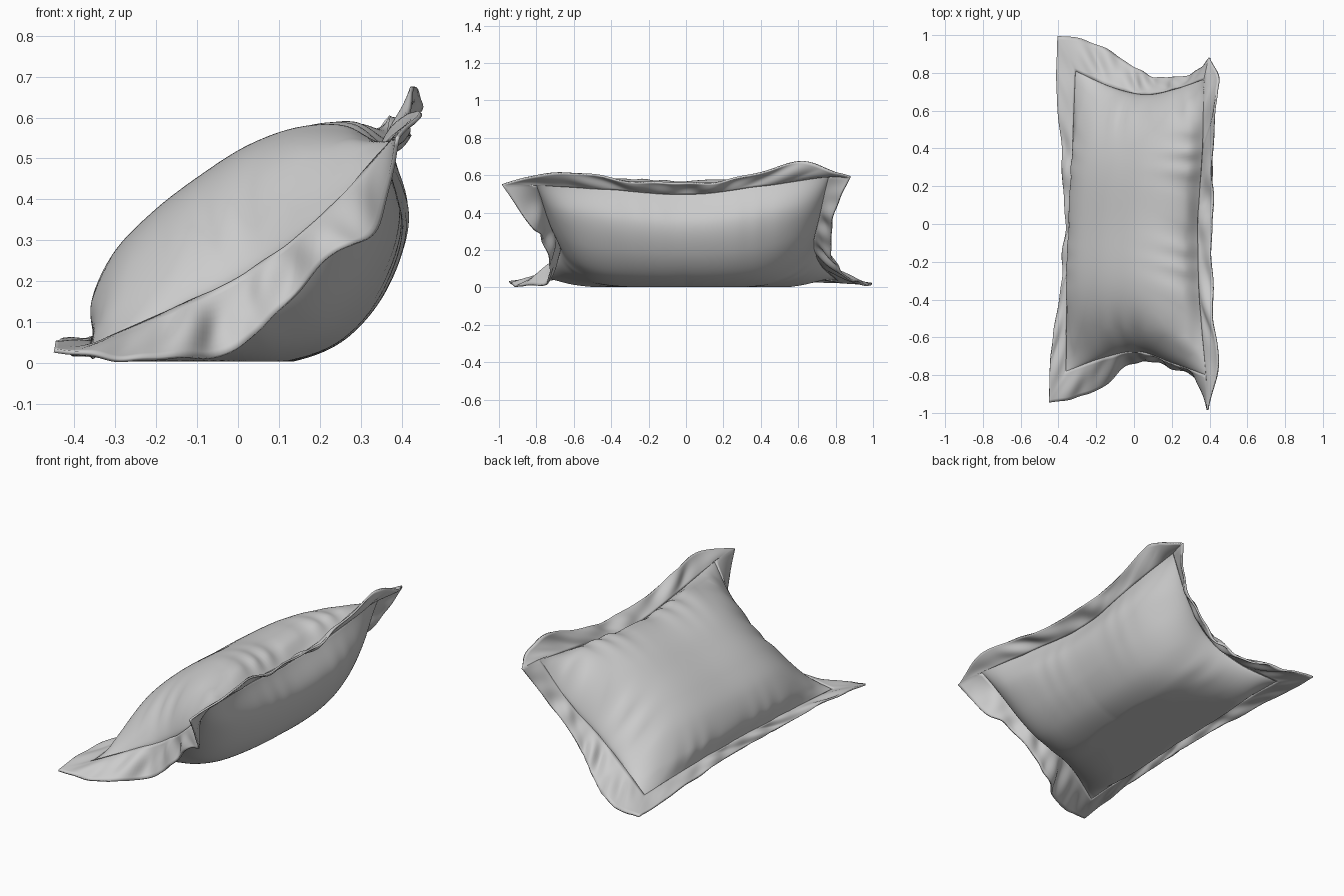
import bpy, bmesh, math
from mathutils import Vector as V

if "Cube" in bpy.data.objects:
    bpy.data.objects.remove(bpy.data.objects["Cube"])

NU, NV, NF = 90, 130, 10    # samples across, along, and over the flange width


def curve(pts, t):
    """Smooth curve through evenly spaced control points."""
    n = len(pts) - 1
    i = min(int(t * n), n - 1)
    f = t * n - i
    p1, p2 = V(pts[i]), V(pts[i + 1])
    p0 = V(pts[i - 1]) if i > 0 else 2 * p1 - p2
    p3 = V(pts[i + 2]) if i + 2 <= n else 2 * p2 - p1
    return 0.5 * (2 * p1 + (p2 - p0) * f + (2 * p0 - 5 * p1 + 4 * p2 - p3) * f * f
                  + (3 * p1 - p0 - 3 * p2 + p3) * f ** 3)


# Seam corners and the four seam edges
A, B, C, D = (-.36, -.78, .04), (.385, -.80, .55), (.37, .765, .60), (-.31, .81, .04)
seam = {
    "front": [A, (-.17, -.71, .125), (.02, -.675, .22), (.20, -.735, .355), B],
    "right": [B, (.35, -.4, .525), (.34, 0, .50), (.365, .38, .54), C],
    "back": [D, (-.12, .725, .12), (.06, .685, .23), (.22, .715, .38), C],
    "left": [A, (-.355, -.4, .06), (-.33, 0, .06), (-.325, .4, .06), D],
}
# Outer hem of the flange
a, b, c, d = (-.45, -.945, .03), (.39, -.985, .55), (.40, .88, .59), (-.405, .995, .02)
hem = {
    "front": [a, (-.31, -.92, .012), (-.17, -.86, .01), (-.01, -.735, .03), (.10, -.73, .13),
              (.24, -.77, .27), (.34, -.83, .33), b],
    "right": [b, (.445, -.74, .61), (.42, -.5, .60), (.41, -.2, .56), (.415, .05, .56),
              (.415, .3, .585), (.425, .6, .675), (.45, .76, .63), c],
    "back": [d, (-.28, .98, .015), (-.13, .915, .03), (0, .83, .08), (.10, .78, .17),
             (.22, .775, .30), (.34, .81, .45), c],
    "left": [a, (-.44, -.7, .055), (-.395, -.4, .03), (-.37, -.15, .02), (-.365, .1, .02),
             (-.385, .4, .03), (-.41, .75, .03), d],
}
# Middle cross-section of the upper and lower panel
upper = [(-.33, 0, .06), (-.345, 0, .15), (-.295, 0, .265), (-.20, 0, .365), (-.09, 0, .45),
         (.03, 0, .525), (.15, 0, .565), (.26, 0, .56), (.34, 0, .50)]
lower = [(-.33, 0, .06), (-.29, 0, .008), (-.16, 0, .003), (-.01, 0, .003), (.13, 0, .006),
         (.26, 0, .06), (.36, 0, .18), (.405, 0, .34), (.34, 0, .50)]


def base(u, v):
    """Surface spanned by the four seam edges."""
    s, n = curve(seam["front"], u), curve(seam["back"], u)
    w, e = curve(seam["left"], v), curve(seam["right"], v)
    bil = (V(A) * (1 - u) + V(B) * u) * (1 - v) + (V(D) * (1 - u) + V(C) * u) * v
    return s * (1 - v) + n * v + w * (1 - u) + e * u - bil


def panel(profile, wrinkle, power, sag):
    def point(u, v):
        v -= .6 * math.sin(2 * math.pi * v) / (2 * math.pi)    # denser near the ends
        s = abs(2 * v - 1)
        p = base(u, v)
        puff = curve(profile, u) - base(u, .5)
        puff.x *= 1 - .3 * s * s
        puff.z *= 1 + sag * (1 - u) * s                       # settles onto the floor
        p += puff * max(0, 1 - s ** power) ** .7
        # Gathers running in from the seams, fading to the middle
        rim = min(1, 48 * u * (1 - u) * v * (1 - v))
        side = math.exp(-((u - 1) / .18) ** 2) + .5 * math.exp(-(u / .12) ** 2)
        ends = math.exp(-((1 - s) / .2) ** 2)
        g = side * math.sin(57 * v + 9 * u + 2 * math.sin(17 * v))
        g += ends * math.sin(38 * u + 9 * s + 1.5 * math.sin(13 * u + v))
        g = abs(g) ** .8 * (1 if g > 0 else -1)
        if puff.length > 1e-5:
            p += puff.normalized() * g * rim * wrinkle
        p.z = max(p.z, .003)
        return p
    return point


def add_grid(bm, point, nu, nv):
    rows = [[bm.verts.new(point(i / nu, j / nv)) for j in range(nv + 1)] for i in range(nu + 1)]
    for i in range(nu):
        for j in range(nv):
            bm.faces.new((rows[i][j], rows[i + 1][j], rows[i + 1][j + 1], rows[i][j + 1]))


def finish(bm, name, angle):
    bmesh.ops.remove_doubles(bm, verts=bm.verts, dist=.0004)
    bmesh.ops.recalc_face_normals(bm, faces=bm.faces)
    me = bpy.data.meshes.new(name)
    bm.to_mesh(me)
    bm.free()
    ob = bpy.data.objects.new(name, me)
    bpy.context.collection.objects.link(ob)
    bpy.ops.object.select_all(action='DESELECT')
    ob.select_set(True)
    bpy.context.view_layer.objects.active = ob
    bpy.ops.object.shade_smooth_by_angle(angle=math.radians(angle))
    return ob


# Stuffed cushion: two panels joined at the seam
bm = bmesh.new()
add_grid(bm, panel(upper, .008, 3.6, 0), NU, NV)
add_grid(bm, panel(lower, .002, 4.5, .35), NU, NV)
finish(bm, "cushion_body", 50)


# Loose flange running round the seam
def strip(side, phase):
    def point(t, w):
        def flat(x):
            return curve(seam[side], x).lerp(curve(hem[side], x), w)
        p = flat(t)
        along = flat(min(1, t + .01)) - flat(max(0, t - .01))
        across = curve(hem[side], t) - curve(seam[side], t)
        nrm = along.cross(across).normalized()
        env = math.sin(math.pi * t) ** .7 if 0 < t < 1 else 0
        wave = math.sin(31 * t + phase + 2.5 * w) + .6 * math.sin(53 * t + 2 * phase)
        p += nrm * env * .011 * wave * math.sin(math.pi * min(1, w * .8))
        p.z = max(p.z, .006)
        return p
    return point


bm = bmesh.new()
for k, side in enumerate(seam):
    add_grid(bm, strip(side, 1.7 * k), NV if side in ("left", "right") else NU, NF)
flange = finish(bm, "flange", 60)
mod = flange.modifiers.new("cloth_thickness", 'SOLIDIFY')
mod.thickness = .01
mod.offset = 0
